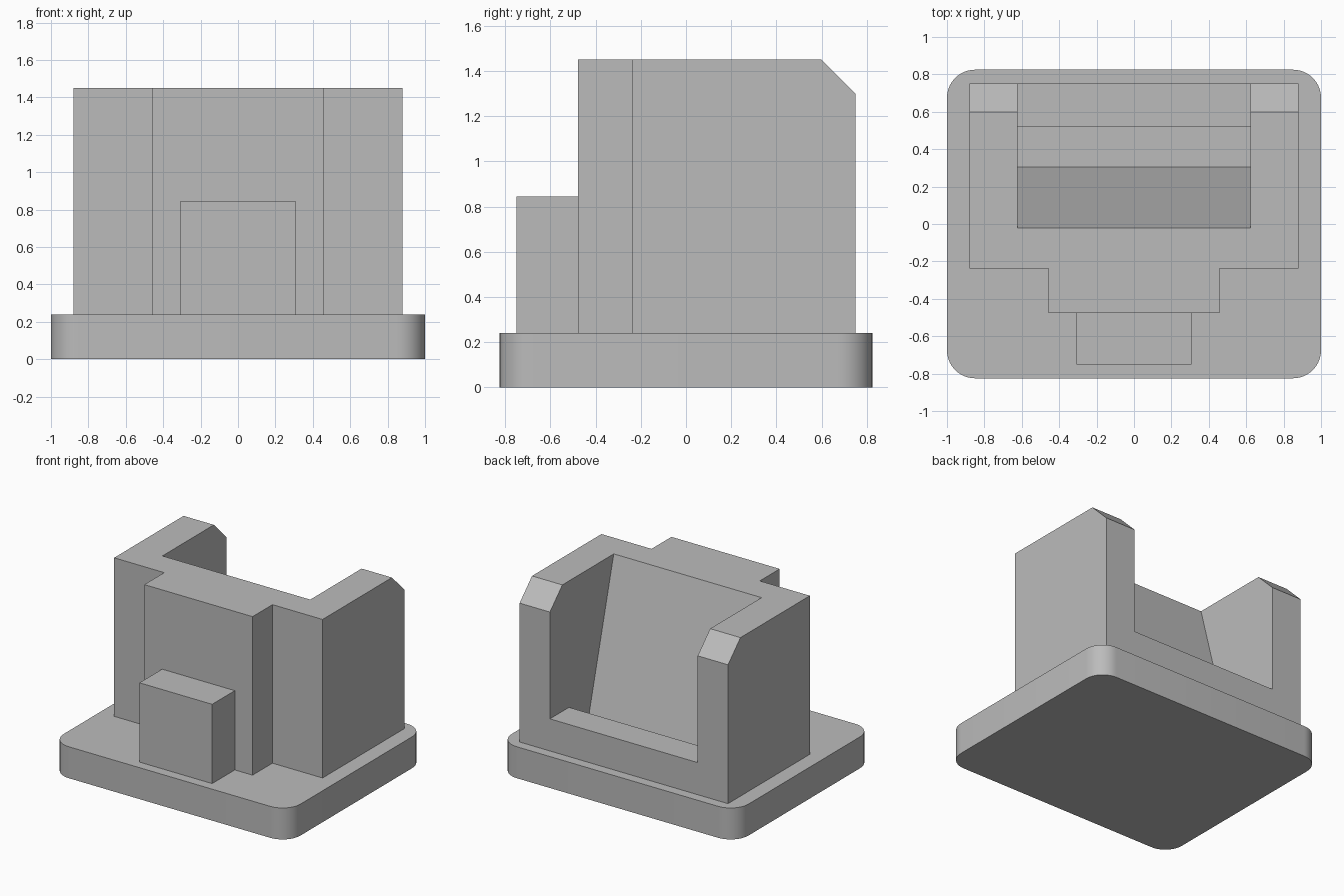
import bpy
import bmesh
from mathutils import Vector

cube = bpy.data.objects.get("Cube")
if cube:
    bpy.data.objects.remove(cube, do_unlink=True)

grey = bpy.data.materials.new("plain grey")
grey.use_nodes = True
grey.diffuse_color = (0.5, 0.5, 0.5, 1)
grey.node_tree.nodes["Principled BSDF"].inputs["Base Color"].default_value = grey.diffuse_color

BASE_TOP, TOP = 0.24, 1.45


def prism(name, points, axis, start, end, round_corners=0):
    """Extrude a flat outline: (x, y) points along Z, or (y, z) points along X."""
    bm = bmesh.new()
    if axis == "Z":
        verts = [bm.verts.new((a, b, start)) for a, b in points]
        move = Vector((0, 0, end - start))
    else:
        verts = [bm.verts.new((start, a, b)) for a, b in points]
        move = Vector((end - start, 0, 0))
    face = bm.faces.new(verts)
    result = bmesh.ops.extrude_face_region(bm, geom=[face])
    moved = [g for g in result["geom"] if isinstance(g, bmesh.types.BMVert)]
    bmesh.ops.translate(bm, verts=moved, vec=move)
    if round_corners:
        upright = [e for e in bm.edges
                   if abs(e.verts[0].co.z - e.verts[1].co.z) > 0.01]
        bmesh.ops.bevel(bm, geom=upright, offset=round_corners, segments=10,
                        profile=0.5, affect="EDGES")
    bmesh.ops.recalc_face_normals(bm, faces=bm.faces[:])
    mesh = bpy.data.meshes.new(name)
    bm.to_mesh(mesh)
    bm.free()
    mesh.materials.append(grey)
    obj = bpy.data.objects.new(name, mesh)
    bpy.context.collection.objects.link(obj)
    return obj


def rectangle(x, front, back):
    return [(-x, front), (x, front), (x, back), (-x, back)]


def activate(obj):
    bpy.ops.object.select_all(action="DESELECT")
    obj.select_set(True)
    bpy.context.view_layer.objects.active = obj


def cut(target, cutter):
    cutter.hide_render = True
    mod = target.modifiers.new("cut", "BOOLEAN")
    mod.operation, mod.solver, mod.object = "DIFFERENCE", "EXACT", cutter
    activate(target)
    bpy.ops.object.modifier_apply(modifier=mod.name)
    bpy.data.objects.remove(cutter, do_unlink=True)


# Rounded base plate
base = prism("base_plate", rectangle(1, -0.825, 0.825), "Z", 0, BASE_TOP, 0.15)
activate(base)
bpy.ops.object.shade_smooth_by_angle()

# Housing with a raised front panel
half = [(0.88, 0.75), (0.88, -0.237), (0.457, -0.237), (0.457, -0.477)]
outline = half + [(-x, y) for x, y in reversed(half)]
housing = prism("housing", outline, "Z", BASE_TOP, TOP)

# Pocket with a sloping backrest and a low rear sill, open down to the base
pocket = [(0.332, 0.14), (0.52, 0.14), (0.52, 0.485), (0.9, 0.485),
          (0.9, 1.55), (-0.047, 1.55)]
cut(housing, prism("pocket_cutter", pocket, "X", -0.624, 0.624))

# Chamfers on the rear top edges of both cheeks
chamfer = [(0.5, 1.55), (0.85, 1.2), (0.85, 1.55)]
cut(housing, prism("chamfer_cutter", chamfer, "X", -1, 1))

# Small block in front of the panel
prism("front_block", rectangle(0.307, -0.75, -0.477), "Z", BASE_TOP, 0.845)
